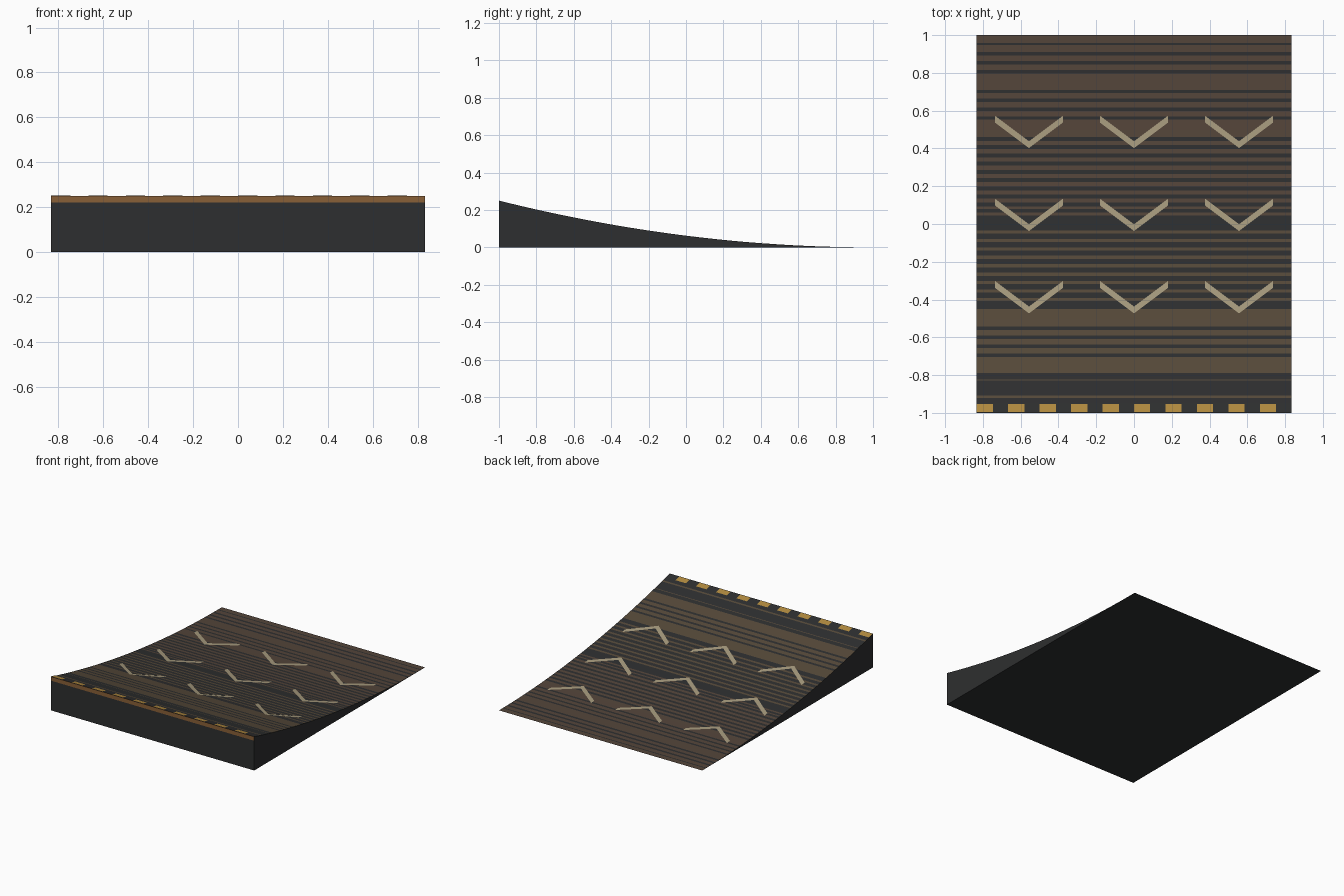
import bpy

cube = bpy.data.objects.get("Cube")
if cube:
    bpy.data.objects.remove(cube, do_unlink=True)

HALF_W, HEIGHT, BAND_Z = 0.833, 0.25, 0.22


def material(name, rgb):
    m = bpy.data.materials.new(name)
    m.use_nodes = True
    m.diffuse_color = (*rgb, 1)
    bsdf = m.node_tree.nodes["Principled BSDF"]
    bsdf.inputs["Base Color"].default_value = (*rgb, 1)
    bsdf.inputs["Roughness"].default_value = 0.8
    return m


dark = material("charcoal", (0.027, 0.028, 0.029))
brown = material("worn brown", (0.088, 0.059, 0.042))
olive = material("olive brown", (0.094, 0.068, 0.042))
tan = material("pale tan", (0.39, 0.33, 0.21))
yellow = material("warning yellow", (0.45, 0.26, 0.05))
rust = material("rust orange", (0.25, 0.115, 0.038))


def surface(y):
    """Height of the concave ramp."""
    return HEIGHT * ((1 - y) / 2) ** 2


def make(name, verts, faces, mats, index=None):
    me = bpy.data.meshes.new(name)
    me.from_pydata(verts, [], faces)
    for m in mats:
        me.materials.append(m)
    if index:
        me.polygons.foreach_set("material_index", index)
    me.update()
    ob = bpy.data.objects.new(name, me)
    bpy.context.collection.objects.link(ob)
    return ob


def bands(start, step, count, width):
    """Evenly repeated stripes as (low, high) pairs, going down the ramp."""
    mids = [start + step * i for i in range(count)]
    return [(y - width / 2, y + width / 2) for y in mids]


# Stripe layout: dark grooves in the planks, brown slivers in the dark zones
grooves = (bands(0.953, 1, 1, 0.01) + bands(0.902, -0.048, 3, 0.019)
           + bands(0.702, -0.047, 4, 0.017) + bands(0.45, -0.0435, 9, 0.021)
           + bands(-0.551, -0.048, 4, 0.018))
dark_zones = [(-0.45, 0.08), (-1, -0.79)]
slivers = (bands(0.053, 1, 1, 0.015) + bands(-0.043, -0.0445, 9, 0.017)
           + bands(-0.825, 1, 1, 0.006) + bands(-0.914, 1, 1, 0.014))


def inside(y, spans):
    return any(a < y < b for a, b in spans)


def deck_colour(y):
    if inside(y, slivers) or not (inside(y, grooves) or inside(y, dark_zones)):
        return 1 if y > 0 else 2
    return 0


# Ramp body: wedge cut at every stripe edge plus regular curve steps
cuts = {round(-1 + i / 20, 4) for i in range(41)}
for span in grooves + dark_zones + slivers:
    cuts.update(round(y, 4) for y in span)
cuts = sorted(cuts)
verts, faces, index = [], [], []
for y in cuts:
    for z in (0, surface(y)):
        verts += [(-HALF_W, y, z), (HALF_W, y, z)]
for i in range(len(cuts) - 1):
    a, b = 4 * i, 4 * i + 4
    faces += [(a + 2, a + 3, b + 3, b + 2), (a, b, b + 1, a + 1),
              (a, a + 2, b + 2, b), (a + 1, b + 1, b + 3, a + 3)]
    index += [deck_colour((cuts[i] + cuts[i + 1]) / 2), 0, 0, 0]
# Front wall, split to carry the coloured lip
n = len(verts)
verts += [(-HALF_W, -1, BAND_Z), (HALF_W, -1, BAND_Z)]
faces += [(0, 1, n + 1, n), (n, n + 1, 3, 2)]
index += [0, 3]
make("ramp_body", verts, faces, [dark, brown, olive, rust], index)


def draped(name, rows, mat, lift=0.003):
    """Thin decal from rows of (x, y) points laid over the ramp surface."""
    vs = [(x, y, surface(y) + lift) for row in rows for x, y in row]
    w = len(rows[0])
    fs = [(r * w + c, r * w + c + 1, r * w + w + c + 1, r * w + w + c)
          for r in range(len(rows) - 1) for c in range(w - 1)]
    return make(name, vs, fs, [mat])


# Chevron markings, three by three, pointing to the front
for r, tip in enumerate((-0.473, -0.037, 0.402)):
    for c in (-1, 0, 1):
        xs = [0.18 * k / 4 for k in range(-4, 5)]
        rows = [[(c * 0.556 + x, tip + off + abs(x) * 0.75) for x in xs]
                for off in (0, 0.036)]
        draped(f"chevron_{r + 1}_{c + 2}", rows, tan)

# Dashed warning line along the high edge
for i in range(10):
    x = -HALF_W + i * HALF_W / 5
    draped(f"edge_dash_{i + 1}",
           [[(x, y), (x + 0.086, y)] for y in (-0.996, -0.952)], yellow, 0.002)
